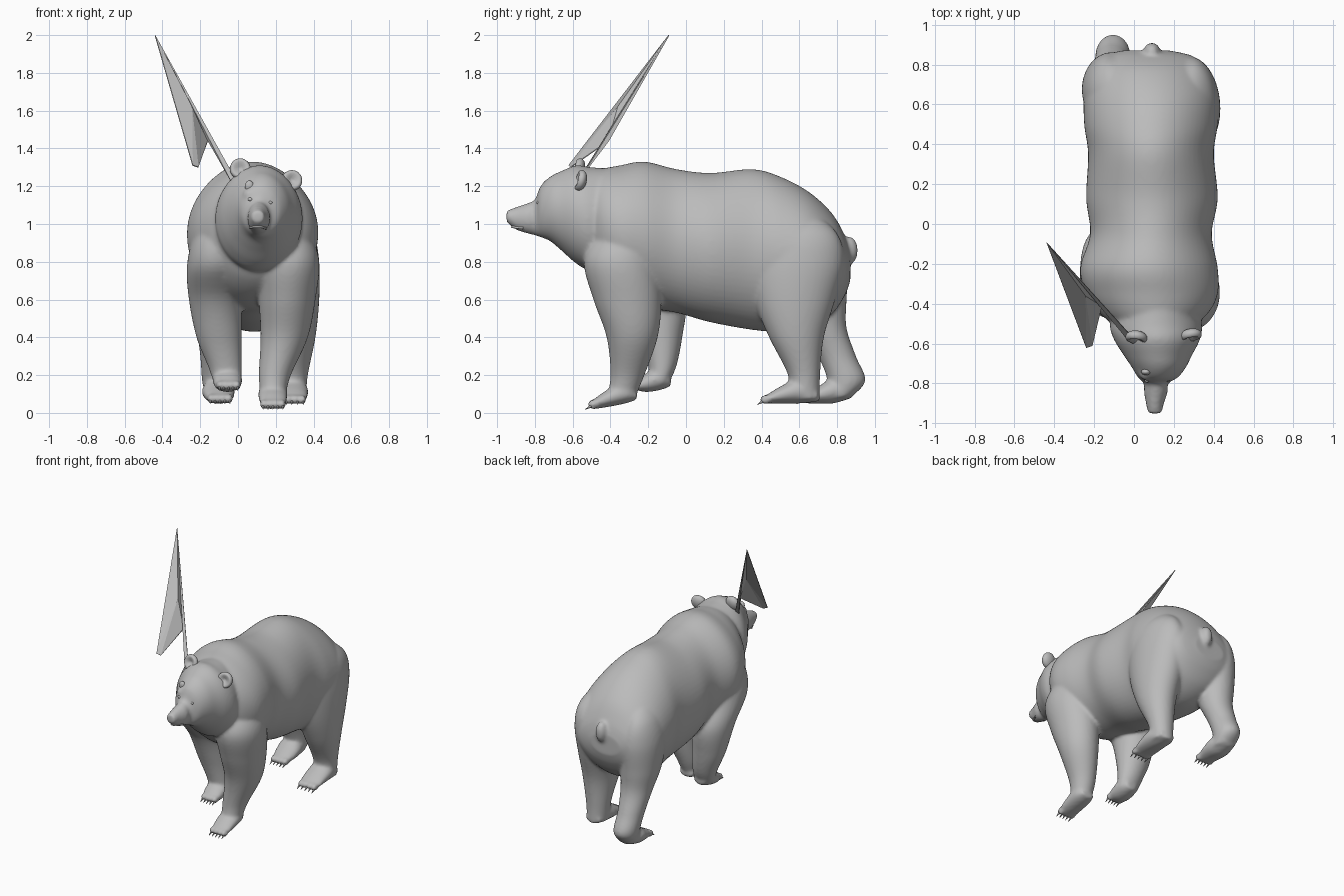
import bpy, bmesh, math
from mathutils import Vector, Matrix

default_cube = bpy.data.objects.get("Cube")
if default_cube:
    bpy.data.objects.remove(default_cube, do_unlink=True)

grey = bpy.data.materials.new("warm_grey_fur")
grey.use_nodes = True
fur_colour = (0.5, 0.5, 0.5, 1)
grey.diffuse_color = fur_colour
grey.node_tree.nodes["Principled BSDF"].inputs["Base Color"].default_value = fur_colour


def finish(name, bm, smooth=True):
    """Turn a bmesh into a named object with the fur material."""
    bmesh.ops.recalc_face_normals(bm, faces=bm.faces)
    for face in bm.faces:
        face.smooth = smooth
    mesh = bpy.data.meshes.new(name)
    bm.to_mesh(mesh)
    bm.free()
    mesh.materials.append(grey)
    obj = bpy.data.objects.new(name, mesh)
    bpy.context.collection.objects.link(obj)
    return obj


def spline(a, b, c, d, t):
    """Catmull-Rom blend between b and c."""
    return b + 0.5 * t * (c - a + t * (2*a - 5*b + 4*c - d + t * (3 * (b - c) + d - a)))


def refine(rows, steps=6):
    """Fill in smooth in-between rows."""
    rows = [rows[0]] + list(rows) + [rows[-1]]
    result = []
    for i in range(1, len(rows) - 2):
        for step in range(steps):
            group = zip(rows[i - 1], rows[i], rows[i + 1], rows[i + 2])
            result.append([spline(*values, step / steps) for values in group])
    return result + [rows[-1]]


def loft(bm, rows, upright, sides=64, narrow=0.0):
    """Skin oval rings; each row is station, low u, high u, low v, high v in hundredths.
    Upright rings face along y (u=x, v=z); flat rings face along z (u=y, v=x)."""
    rings = []
    for station, u0, u1, v0, v1 in refine(rows):
        ring = []
        for k in range(sides):
            angle = math.tau * k / sides
            c, s = math.cos(angle), math.sin(angle)
            u = (u0 + u1) / 2 + (u1 - u0) / 2 * c * (1 - narrow * max(s, 0) ** 2)
            v = (v0 + v1) / 2 + (v1 - v0) / 2 * s
            place = (u, station, v) if upright else (v, u, station)
            ring.append(bm.verts.new(Vector(place) / 100))
        rings.append(ring)
    for low, high in zip(rings, rings[1:]):
        for k in range(sides):
            n = (k + 1) % sides
            bm.faces.new((low[k], low[n], high[n], high[k]))
    bm.faces.new(rings[0])
    bm.faces.new(rings[-1])


def ellipsoid(bm, centre, size, turn=0.0):
    shape = (Matrix.Translation(centre) @ Matrix.Rotation(turn, 4, 'Y')
             @ Matrix.Diagonal((*size, 1)))
    bmesh.ops.create_uvsphere(bm, u_segments=24, v_segments=16, radius=1, matrix=shape)


# Torso, neck and head
torso = [(-52, -8, 28, 80, 126), (-45, -17, 37, 70, 129), (-35, -24, 42, 62, 131),
         (-22, -27, 42, 56, 133), (-5, -22, 39, 53, 129), (13, -24, 42, 48, 127),
         (35, -23, 40, 44, 129), (50, -25, 42, 43, 125), (65, -25, 42, 45, 117),
         (77, -22, 37, 52, 106), (84, -16, 30, 62, 94), (87, -6, 18, 70, 85)]
head = [(-35, -8, 30, 74, 129), (-50, -12, 34, 75, 130), (-58, -10, 33, 79, 131),
        (-66, -5, 29, 86, 128), (-72, -1, 26, 91, 125), (-77, 2, 22, 93, 120),
        (-80, 5, 17, 94, 113), (-84, 5, 17, 95, 111), (-90, 6, 15, 97, 109),
        (-95, 7, 14, 101, 107)]

# Each leg with its paw; the leg tops end inside the torso
front_left_leg = [(108, -38, -24, 16, 30), (95, -47, -17, 14, 38), (80, -54, -15, 10, 43),
                  (60, -49, -13, 11, 41), (40, -42, -15, 12, 37), (20, -40, -22, 11, 28),
                  (8, -42, -27, 12, 25)]
front_left_paw = [(-26, 14, 23, 7, 11), (-32, 11, 26, 5, 16), (-42, 11, 26, 3, 12),
                  (-49, 12, 25, 2, 7)]
front_right_leg = [(108, -38, -22, -15, -2), (95, -46, -14, -23, 1), (78, -46, -8, -27, 3),
                   (60, -32, 0, -26, 2), (40, -24, -2, -22, 2), (25, -20, -5, -16, 2),
                   (16, -19, -9, -13, 2)]
front_right_paw = [(-8, -9, -1, 14, 20), (-14, -13, 2, 12, 24), (-21, -13, 2, 11, 21),
                   (-26, -11, 1, 12, 17)]
back_left_leg = [(106, 46, 68, 18, 32), (95, 38, 80, 18, 40), (80, 33, 84, 12, 43),
                 (60, 36, 79, 13, 43), (40, 44, 73, 17, 41), (20, 54, 71, 20, 37),
                 (7, 54, 71, 21, 36)]
back_left_paw = [(70, 23, 34, 6, 12), (60, 20, 37, 5, 18), (50, 20, 37, 5, 14),
                 (42, 21, 36, 5, 9)]
back_right_leg = [(106, 52, 70, -14, -2), (95, 49, 81, -22, -2), (80, 48, 86, -26, 4),
                  (60, 54, 85, -25, 2), (45, 62, 85, -22, 0), (30, 70, 90, -20, -2),
                  (17, 75, 95, -19, -2), (8, 74, 87, -17, -3)]
back_right_paw = [(88, -16, -5, 8, 14), (78, -19, -2, 5, 18), (70, -18, -2, 5, 14),
                  (63, -16, -3, 5, 10)]
legs = (front_left_leg, front_right_leg, back_left_leg, back_right_leg)
paws = (front_left_paw, front_right_paw, back_left_paw, back_right_paw)

body = bmesh.new()
loft(body, torso, True, narrow=0.1)
loft(body, head, True, narrow=0.04)
for leg in legs:
    loft(body, leg, False)
for paw in paws:
    loft(body, paw, True)
    # Toes along the front of the paw
    y, x0, x1, z0, z1 = (value / 100 for value in paw[-1])
    for toe in range(4):
        x = x0 + (x1 - x0) * (toe + 0.5) / 4
        ellipsoid(body, (x, y, (z0 + z1) / 2), (0.021, 0.03, 0.026))
# Short hanging tail and brows melt into the body
ellipsoid(body, (0.09, 0.865, 0.86), (0.042, 0.045, 0.075))
for x, z in ((0.06, 1.155), (0.165, 1.14)):
    ellipsoid(body, (x, -0.745, z), (0.035, 0.04, 0.033))
bear = finish("bear_body", body)
remesh = bear.modifiers.new("blend_parts", 'REMESH')
remesh.mode = 'VOXEL'
remesh.voxel_size = 0.011
remesh.use_smooth_shade = True
soften = bear.modifiers.new("soften", 'SMOOTH')
soften.factor = 0.5
soften.iterations = 8

# Ears: cupped discs, tilted with the head
for name, centre, turn in (("right_ear", (0.012, -0.57, 1.292), -0.35),
                           ("left_ear", (0.285, -0.56, 1.23), 0.6)):
    ear = bmesh.new()
    ellipsoid(ear, (0, 0, 0), (0.055, 0.034, 0.057))
    for vert in ear.verts:
        rim = math.hypot(vert.co.x, vert.co.z) / 0.057
        if vert.co.y < 0 and rim < 0.8:
            vert.co.y += 0.05 * (0.8 - rim)
    obj = finish(name, ear)
    obj.location = centre
    obj.rotation_euler = (-0.3, turn, 0)

# Eyes and nose
for name, centre in (("right_eye", (0.065, -0.783, 1.13)), ("left_eye", (0.17, -0.78, 1.113))):
    eye = bmesh.new()
    ellipsoid(eye, centre, (0.013, 0.012, 0.01), 0.2)
    finish(name, eye)
nose = bmesh.new()
ellipsoid(nose, (0.105, -0.932, 1.052), (0.026, 0.014, 0.02))
finish("nose", nose)

# Lips
lips = bpy.data.curves.new("lips", 'CURVE')
lips.dimensions = '3D'
lips.bevel_depth = 0.006
line = lips.splines.new('BEZIER')
lip_points = [(0.062, -0.86, 0.98), (0.105, -0.92, 0.985), (0.15, -0.86, 0.977)]
line.bezier_points.add(len(lip_points) - 1)
for point, place in zip(line.bezier_points, lip_points):
    point.co = place
    point.handle_left_type = point.handle_right_type = 'AUTO'
lips.materials.append(grey)
bpy.context.collection.objects.link(bpy.data.objects.new("lips", lips))

# Low raised mark on the forehead
mark = bmesh.new()
ellipsoid(mark, (0.06, -0.742, 1.2), (0.024, 0.016, 0.03))
finish("forehead_mark", mark)

# Claws point out and down from every toe
claws = bmesh.new()
for paw in paws:
    y, x0, x1, z0, z1 = (value / 100 for value in paw[-1])
    for toe in range(5):
        x = x0 + (x1 - x0) * (toe + 0.5) / 5
        pose = (Matrix.Translation((x, y - 0.025, (z0 + z1) / 2 - 0.016))
                @ Matrix.Rotation(math.radians(120), 4, 'X'))
        bmesh.ops.create_cone(claws, segments=8, radius1=0.01, radius2=0.001, depth=0.045,
                              cap_ends=True, matrix=pose)
finish("claws", claws)

# Folded pennant of thin facets rising from the right ear
tip, notch = Vector((-0.44, -0.09, 2)), Vector((-0.16, -0.41, 1.44))
outer, inner = Vector((-0.24, -0.62, 1.31)), Vector((-0.21, -0.61, 1.3))
fold = Vector((-0.245, -0.36, 1.62))
root_a, root_b = Vector((-0.04, -0.57, 1.23)), Vector((-0.015, -0.56, 1.24))
pennant = bmesh.new()
for facet in ((tip, outer, fold), (outer, inner, fold), (fold, inner, notch),
              (tip, fold, notch), (tip, notch, root_a), (tip, root_a, root_b)):
    pennant.faces.new([pennant.verts.new(corner) for corner in facet])
bmesh.ops.remove_doubles(pennant, verts=pennant.verts, dist=0.0001)
sheet = finish("pennant", pennant, smooth=False)
thick = sheet.modifiers.new("thickness", 'SOLIDIFY')
thick.thickness = 0.006
thick.offset = 0
